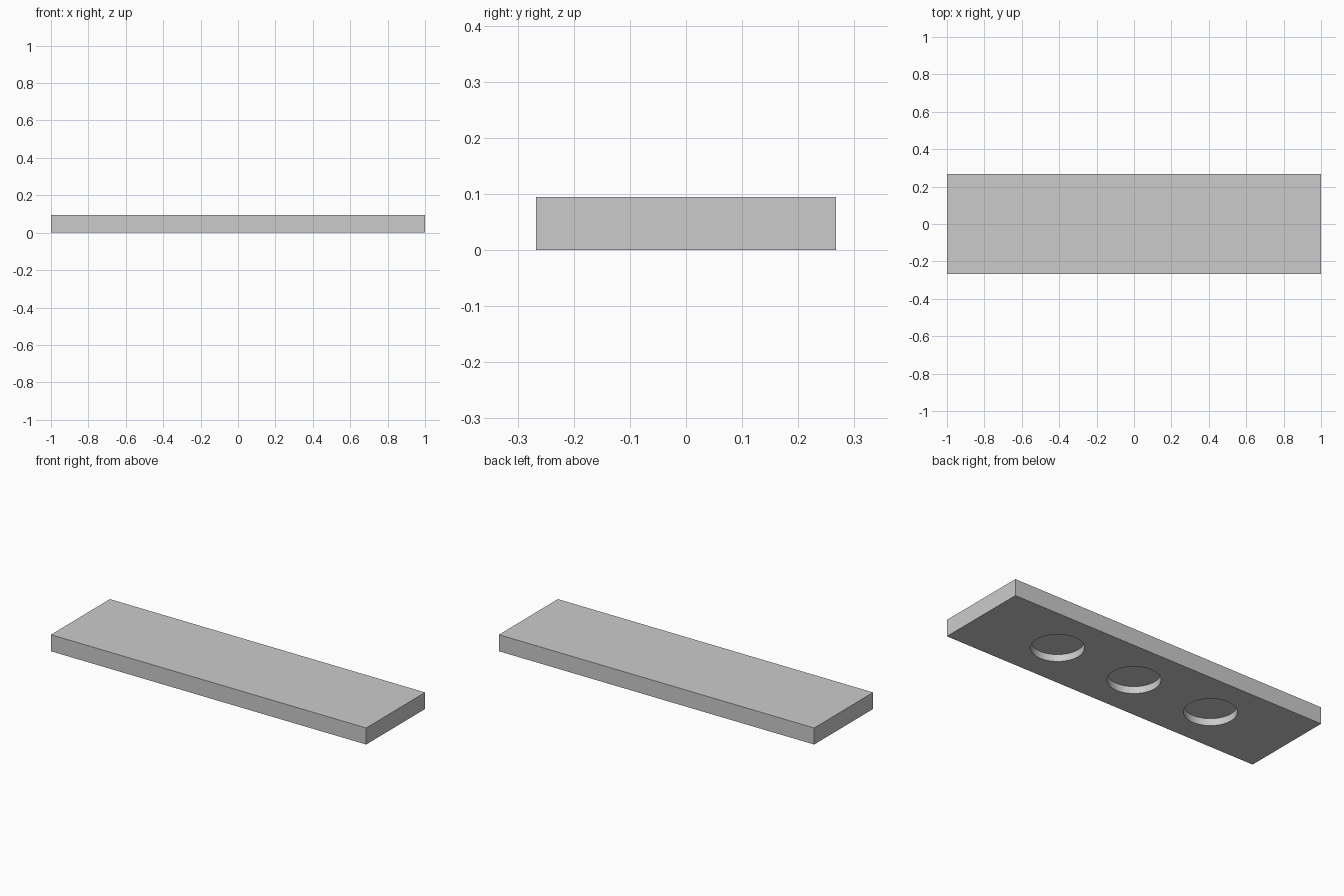
import bpy
import math

LENGTH, WIDTH, HEIGHT = 2.0, 0.534, 0.095
HOLE_RADIUS, HOLE_DEPTH, HOLE_SPACING = 0.135, 0.04, 0.5

default = bpy.data.objects.get("Cube")
if default:
    bpy.data.objects.remove(default, do_unlink=True)

# Plain grey material
grey = bpy.data.materials.new("plain grey")
grey.use_nodes = True
colour = (0.6, 0.6, 0.6, 1.0)
grey.diffuse_color = colour
grey.node_tree.nodes["Principled BSDF"].inputs["Base Color"].default_value = colour

# Rectangular slab
bpy.ops.mesh.primitive_cube_add(size=1, location=(0, 0, HEIGHT / 2))
slab = bpy.context.object
slab.name = "slab"
slab.scale = (LENGTH, WIDTH, HEIGHT)
bpy.ops.object.transform_apply(location=True, rotation=False, scale=True)
slab.data.materials.append(grey)

# Three round blind holes in the underside
for i in (-1, 0, 1):
    bpy.ops.mesh.primitive_cylinder_add(
        vertices=64, radius=HOLE_RADIUS, depth=2 * HOLE_DEPTH,
        location=(i * HOLE_SPACING, 0, 0))
    cutter = bpy.context.object
    cutter.name = "hole_cutter"
    cutter.data.materials.append(grey)
    cutter.hide_render = True
    cut = slab.modifiers.new("hole", "BOOLEAN")
    cut.operation = "DIFFERENCE"
    cut.solver = "EXACT"
    cut.object = cutter
    bpy.context.view_layer.objects.active = slab
    bpy.ops.object.modifier_apply(modifier=cut.name)
    bpy.data.objects.remove(cutter, do_unlink=True)

# Smooth hole walls with sharp rims
bpy.ops.object.select_all(action="DESELECT")
slab.select_set(True)
bpy.context.view_layer.objects.active = slab
bpy.ops.object.shade_smooth_by_angle(angle=math.radians(30))
